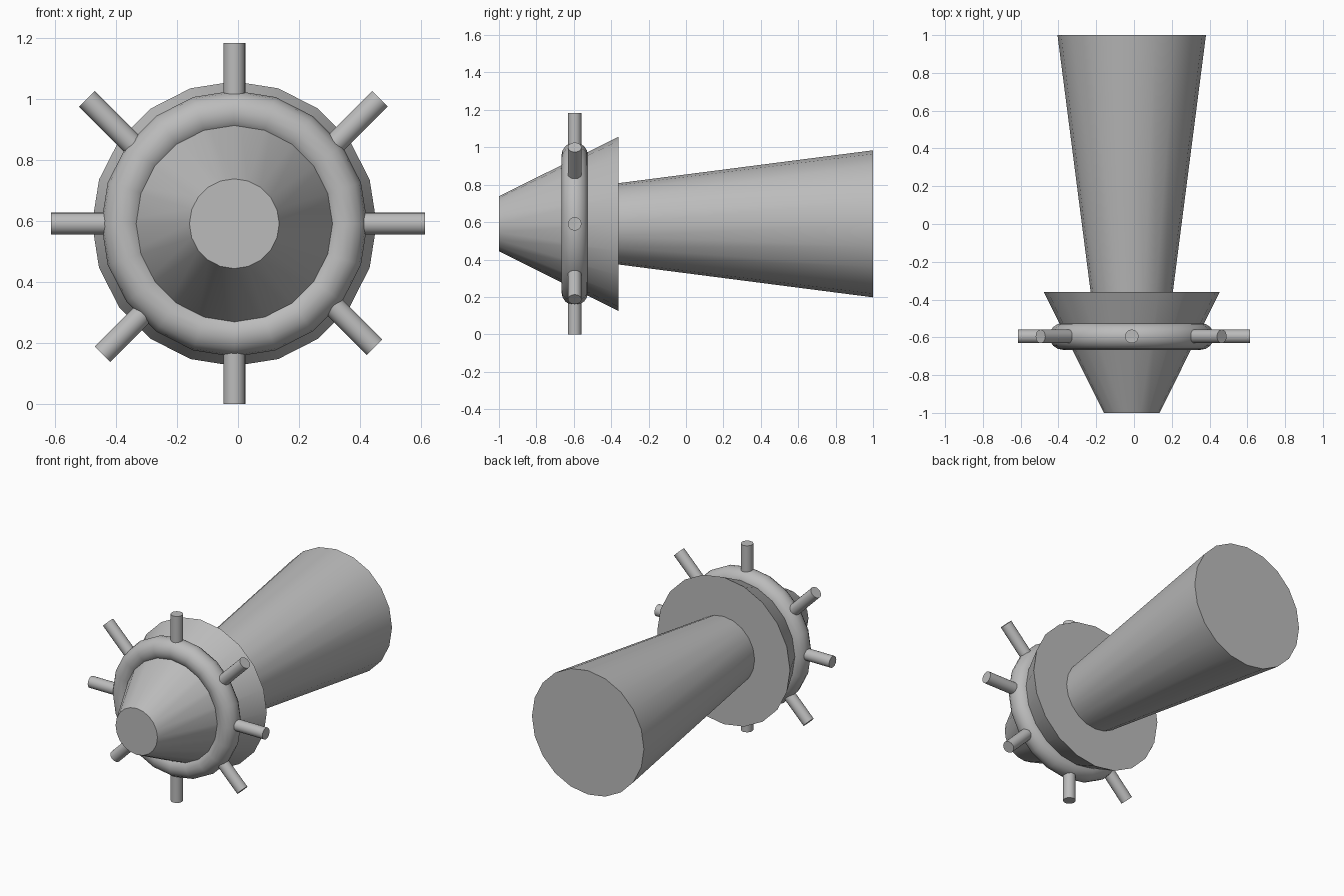
import bpy
import math
from mathutils import Vector

default_cube = bpy.data.objects.get("Cube")
if default_cube:
    bpy.data.objects.remove(default_cube, do_unlink=True)

SIDES = 20
CENTRE = Vector((-0.012, 0, 0.591))   # axis of the body
RING_Y = -0.595

grey = bpy.data.materials.new("plain grey")
grey.use_nodes = True
grey.diffuse_color = (0.5, 0.5, 0.5, 1)
grey.node_tree.nodes["Principled BSDF"].inputs["Base Color"].default_value = (0.5, 0.5, 0.5, 1)


def finish(name):
    obj = bpy.context.object
    obj.name = name
    obj.data.materials.append(grey)
    bpy.ops.object.shade_smooth_by_angle(angle=math.radians(35))
    return obj


def frustum(name, start, end, r_start, r_end):
    """Capped round bar or cone running from start to end."""
    axis = end - start
    bpy.ops.mesh.primitive_cone_add(vertices=SIDES, radius1=r_start, radius2=r_end,
                                    depth=axis.length, location=(start + end) / 2)
    bpy.context.object.rotation_euler = axis.to_track_quat('Z', 'Y').to_euler()
    return finish(name)


def on_axis(y):
    return CENTRE + Vector((0, y, 0))


# Flared hub at the front and long widening handle behind it
frustum("front_hub", on_axis(-1), on_axis(-0.36), 0.147, 0.466)
frustum("rear_handle", on_axis(-0.38), on_axis(1), 0.215, 0.393)

# Ring around the hub
bpy.ops.mesh.primitive_torus_add(major_segments=SIDES, minor_segments=16,
                                 major_radius=0.365, minor_radius=0.071,
                                 location=on_axis(RING_Y),
                                 rotation=(math.pi / 2, 0, 0))
finish("hub_ring")

# Spokes: tip position relative to the axis, and direction in degrees
spokes = {
    "left_spoke": (0.625, 0, 0),
    "upper_left_spoke": (0.477, 0.409, 45),
    "top_spoke": (0, 0.592, 90),
    "upper_right_spoke": (-0.483, 0.409, 135),
    "right_spoke": (-0.601, 0, 180),
    "lower_right_spoke": (-0.432, -0.428, 225),
    "bottom_spoke": (0, -0.591, 270),
    "lower_left_spoke": (0.459, -0.404, 315),
}
for name, (x, z, degrees) in spokes.items():
    a = math.radians(degrees)
    tip = on_axis(RING_Y) + Vector((x, 0, z))
    root = tip - Vector((math.cos(a), 0, math.sin(a))) * 0.24
    frustum(name, root, tip, 0.036, 0.036)
